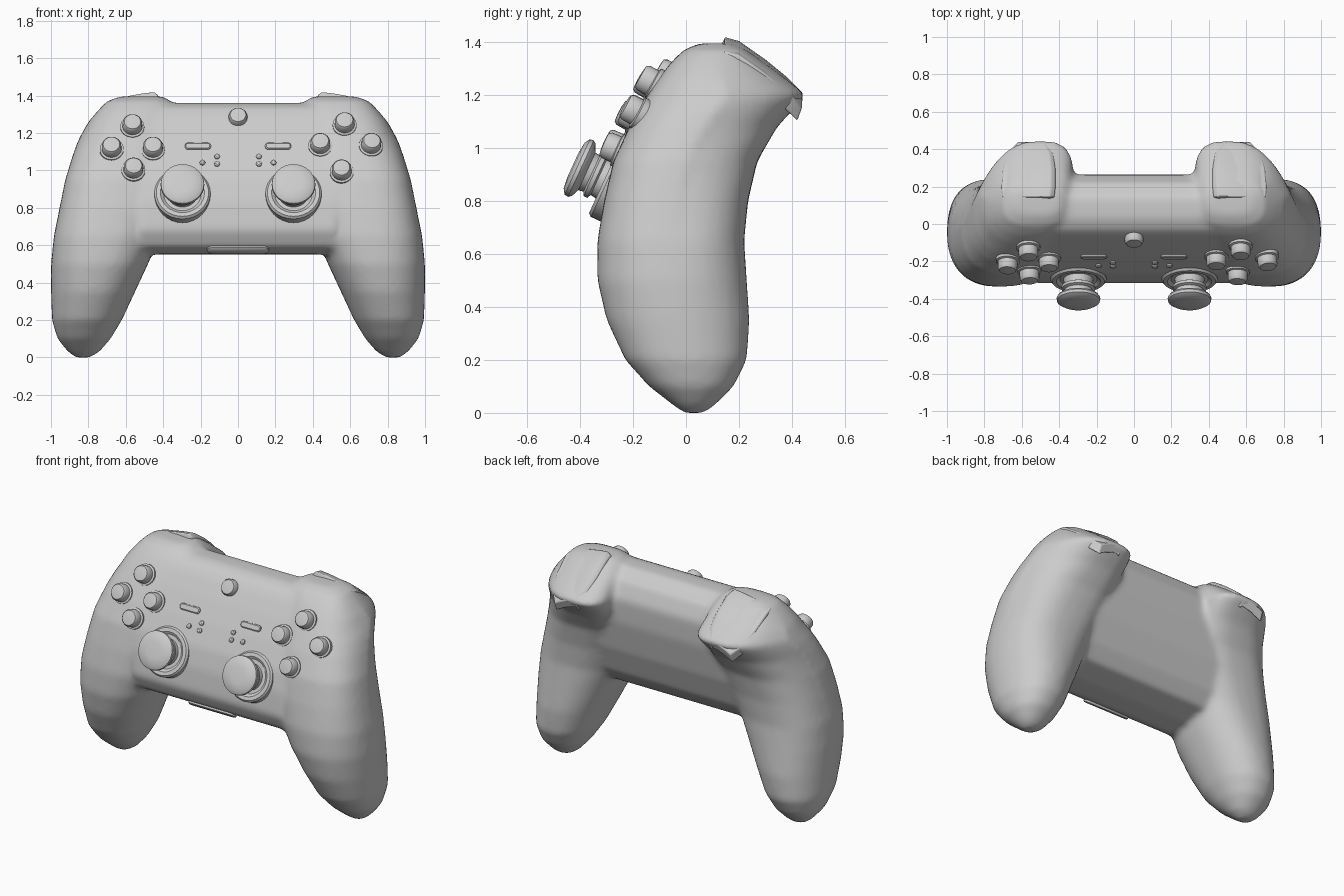
import bpy, bmesh, math
from mathutils import Vector
from mathutils.bvhtree import BVHTree

if "Cube" in bpy.data.objects:
    bpy.data.objects.remove(bpy.data.objects["Cube"])

grey = bpy.data.materials.new("light_grey")
grey.use_nodes = True
grey.diffuse_color = (0.6, 0.6, 0.6, 1)
grey.node_tree.nodes["Principled BSDF"].inputs["Base Color"].default_value = (0.6, 0.6, 0.6, 1)


def finish(name, bm, angle=35):
    bmesh.ops.recalc_face_normals(bm, faces=bm.faces)
    mesh = bpy.data.meshes.new(name)
    bm.to_mesh(mesh)
    bm.free()
    mesh.materials.append(grey)
    obj = bpy.data.objects.new(name, mesh)
    bpy.context.scene.collection.objects.link(obj)
    bpy.context.view_layer.objects.active = obj
    for o in bpy.context.selected_objects:
        o.select_set(False)
    obj.select_set(True)
    bpy.ops.object.shade_smooth_by_angle(angle=math.radians(angle))
    return obj


def loft(bm, rings):
    """Skin closed rings of points and cap both ends."""
    vs = [[bm.verts.new(p) for p in r] for r in rings]
    n = len(vs[0])
    for a, b in zip(vs, vs[1:]):
        for i in range(n):
            bm.faces.new((a[i], a[(i + 1) % n], b[(i + 1) % n], b[i]))
    bm.faces.new(vs[0])
    bm.faces.new(vs[-1])


def power(v, e):
    return math.copysign(abs(v) ** e, v)


# Grip sections: height, inner x, outer x, front y, back y, back lean in x
GRIP = [
    (0.0, .79, .87, -.01, .07, 0), (.03, .74, .91, -.05, .11, 0),
    (.1, .68, .966, -.14, .18, 0), (.2, .62, .995, -.23, .23, 0),
    (.35, .55, 1.0, -.3, .24, 0), (.5, .48, 1.0, -.335, .23, 0),
    (.65, .42, .985, -.335, .22, 0), (.8, .38, .955, -.31, .235, -.02),
    (.95, .35, .925, -.275, .27, -.05), (1.08, .34, .885, -.215, .345, -.08),
    (1.15, .34, .86, -.175, .41, -.09), (1.2, .34, .835, -.145, .455, -.09),
    (1.26, .34, .8, -.105, .38, -.06), (1.32, .34, .75, -.06, .3, -.03),
    (1.37, .36, .7, -.01, .23, 0), (1.395, .4, .63, .05, .18, 0),
]


def grip_ring(s, z, xi, xo, yf, yb, lean):
    e = 2 / (2.15 + .6 * min(1, max(0, (z - .4) * 2)))
    ring = []
    for k in range(32):
        a = math.tau * k / 32
        u, v = power(math.cos(a), e), power(math.sin(a), e)
        x = (xi + xo) / 2 + u * (xo - xi) / 2
        if v > 0:  # the rear narrows toward the shoulder
            x += v * lean - u * v * .35 * abs(lean)
        ring.append((s * x, (yf + yb) / 2 + v * (yb - yf) / 2, z))
    return ring


# Body: centre section and two grips fused into one skin
CENTRE = [(-.03, 1.335), (.03, 1.36), (.14, 1.36), (.22, 1.3), (.265, 1.2),
          (.26, 1.05), (.22, .85), (.16, .68), (.1, .59), (-.05, .555),
          (-.2, .55), (-.28, .59), (-.32, .68), (-.3, .83), (-.265, .95),
          (-.2, 1.08), (-.13, 1.2), (-.07, 1.29)]
bm = bmesh.new()
loft(bm, [[(x, y, z) for y, z in CENTRE] for x in (-.52, 0, .52)])
for s in (-1, 1):
    loft(bm, [grip_ring(s, *g) for g in GRIP])
body = finish("controller_body", bm, 40)
mod = body.modifiers.new("fuse", "REMESH")
mod.mode, mod.voxel_size, mod.use_smooth_shade = "VOXEL", .018, True
mod = body.modifiers.new("soften", "SMOOTH")
mod.factor, mod.iterations = .5, 7
bpy.context.view_layer.update()
skin = BVHTree.FromObject(body, bpy.context.evaluated_depsgraph_get())


def seat(obj, x, z, tilt=.5):
    """Set a part on the front face, its own z pointing outward."""
    hit, normal, _, _ = skin.ray_cast(Vector((x, -2, z)), Vector((0, 1, 0)))
    axis = (normal * tilt + Vector((0, -.9, .43)) * (1 - tilt)).normalized()
    obj.rotation_euler = axis.to_track_quat("Z", "Y").to_euler()
    obj.location = hit


def turned(name, profile, sides=24):
    """Turned part from (radius, height) points, capped at both ends."""
    bm = bmesh.new()
    loft(bm, [[(r * math.cos(math.tau * k / sides), r * math.sin(math.tau * k / sides), h)
               for k in range(sides)] for r, h in profile])
    return finish(name, bm)


def pill(name, half, radius, height):
    """Low rounded bar lying along x."""
    bm = bmesh.new()
    rings = []
    for r, h in ((radius, -height), (radius, height * .6), (radius * .7, height)):
        rings.append([(math.copysign(half - radius, math.cos(a)) + r * math.cos(a),
                       r * math.sin(a), h)
                      for a in (math.tau * (k + .5) / 16 for k in range(16))])
    loft(bm, rings)
    return finish(name, bm)


# Thumbsticks with collar, ribbed stem and domed cap
STICK = [(.15, -.05), (.15, .01), (.14, .022), (.118, .022), (.1, .008), (.08, .01),
         (.075, .045), (.09, .052), (.09, .068), (.075, .075), (.078, .095),
         (.108, .108), (.117, .12), (.115, .135), (.095, .148), (.05, .153)]
BUTTON = [(.064, -.03), (.064, .008), (.053, .012), (.052, .05), (.044, .062), (.02, .065)]
PADS = {"right": [(-.565, 1.23), (-.675, 1.11), (-.455, 1.11), (-.56, 1.0)],
        "left": [(.57, 1.24), (.44, 1.13), (.71, 1.13), (.555, .99)]}

for s, side in ((-1, "right"), (1, "left")):
    seat(turned(side + "_thumbstick", STICK, 32), s * .297, .872, .1)

    for i, (x, z) in enumerate(PADS[side]):
        seat(turned(f"{side}_button_{i + 1}", BUTTON), x, z)

    seat(pill(side + "_menu_button", .07, .02, .012), s * .215, 1.127, .3)
    for i, (x, z) in enumerate([(.112, 1.073), (.112, 1.033), (.19, 1.04)]):
        dot = turned(f"{side}_indicator_{i + 1}", [(.015, -.01), (.015, .008), (.008, .013)], 12)
        seat(dot, s * x, z, .3)

    # Trigger: curved plate over the shoulder, sections from front to rear
    bm = bmesh.new()
    rings = []
    for y, z, xi, xo in ((.145, 1.42, .425, .705), (.2, 1.405, .42, .71),
                         (.3, 1.335, .42, .7), (.38, 1.27, .43, .68), (.44, 1.21, .47, .62)):
        top = [(xi + (xo - xi) * t, z - .055 * t ** 1.7 - (.02 if t == 0 else 0))
               for t in (0, .08, .3, .55, .8, 1)]
        rings.append([(s * x, y, h) for x, h in top]
                     + [(s * x, y - .02, h - .055) for x, h in reversed(top)])
    loft(bm, rings)
    trigger = finish(side + "_trigger", bm, 40)
    bev = trigger.modifiers.new("soft_edges", "BEVEL")
    bev.width, bev.segments = .008, 2

# Home button and lower port ridge
seat(turned("home_button", [(.05, -.03), (.05, .02), (.042, .034), (.02, .036)]), 0, 1.28)
ridge = pill("port_ridge", .165, .03, .015)
ridge.location = (0, -.255, .578)
ridge.rotation_euler = (math.radians(145), 0, 0)
